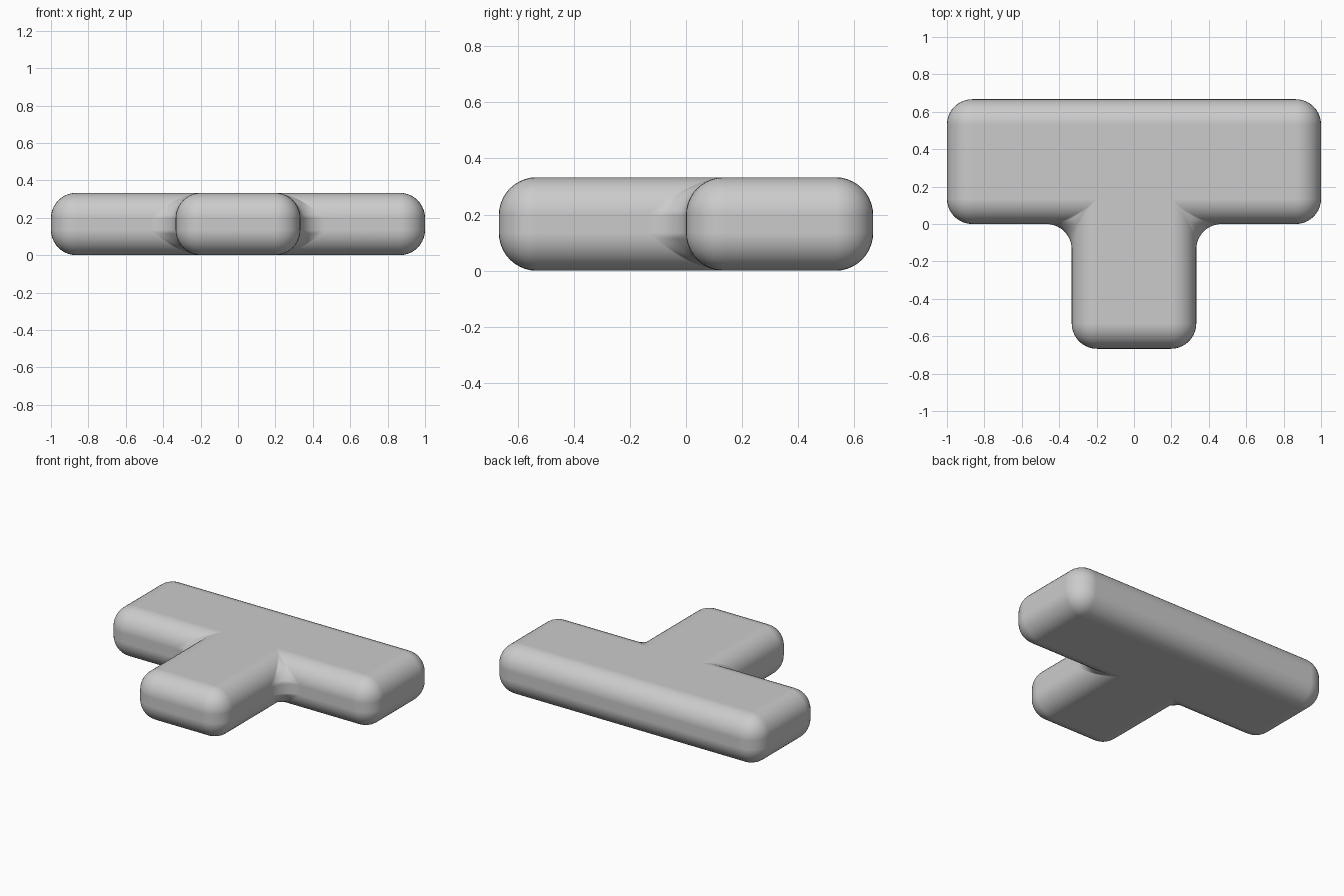
import bpy
import bmesh

cube = bpy.data.objects.get("Cube")
if cube:
    bpy.data.objects.remove(cube, do_unlink=True)

HEIGHT = 0.333
ARM = 0.333   # half the stem width
TOP = 0.667   # half the depth
ROUND = 0.135

grey = bpy.data.materials.new("plain grey")
grey.use_nodes = True
colour = (0.6, 0.6, 0.6, 1)
grey.diffuse_color = colour
grey.node_tree.nodes["Principled BSDF"].inputs["Base Color"].default_value = colour

# T-shaped outline: right half, then its mirror
half = [(ARM, -TOP), (ARM, 0), (1, 0), (1, TOP)]
outline = half + [(-x, y) for x, y in reversed(half)]

# Extrude the outline into a slab
bm = bmesh.new()
base = bm.faces.new([bm.verts.new((x, y, 0)) for x, y in outline])
lifted = bmesh.ops.extrude_face_region(bm, geom=[base])["geom"]
top_verts = [v for v in lifted if isinstance(v, bmesh.types.BMVert)]
bmesh.ops.translate(bm, verts=top_verts, vec=(0, 0, HEIGHT))
bmesh.ops.recalc_face_normals(bm, faces=bm.faces[:])
mesh = bpy.data.meshes.new("t_block")
bm.to_mesh(mesh)
bm.free()
mesh.materials.append(grey)

block = bpy.data.objects.new("t_block", mesh)
bpy.context.collection.objects.link(block)

# Round every edge, inner corners included
bevel = block.modifiers.new("rounded edges", 'BEVEL')
bevel.width = ROUND
bevel.segments = 10
bevel.limit_method = 'ANGLE'
bevel.harden_normals = True
mesh.shade_smooth()
